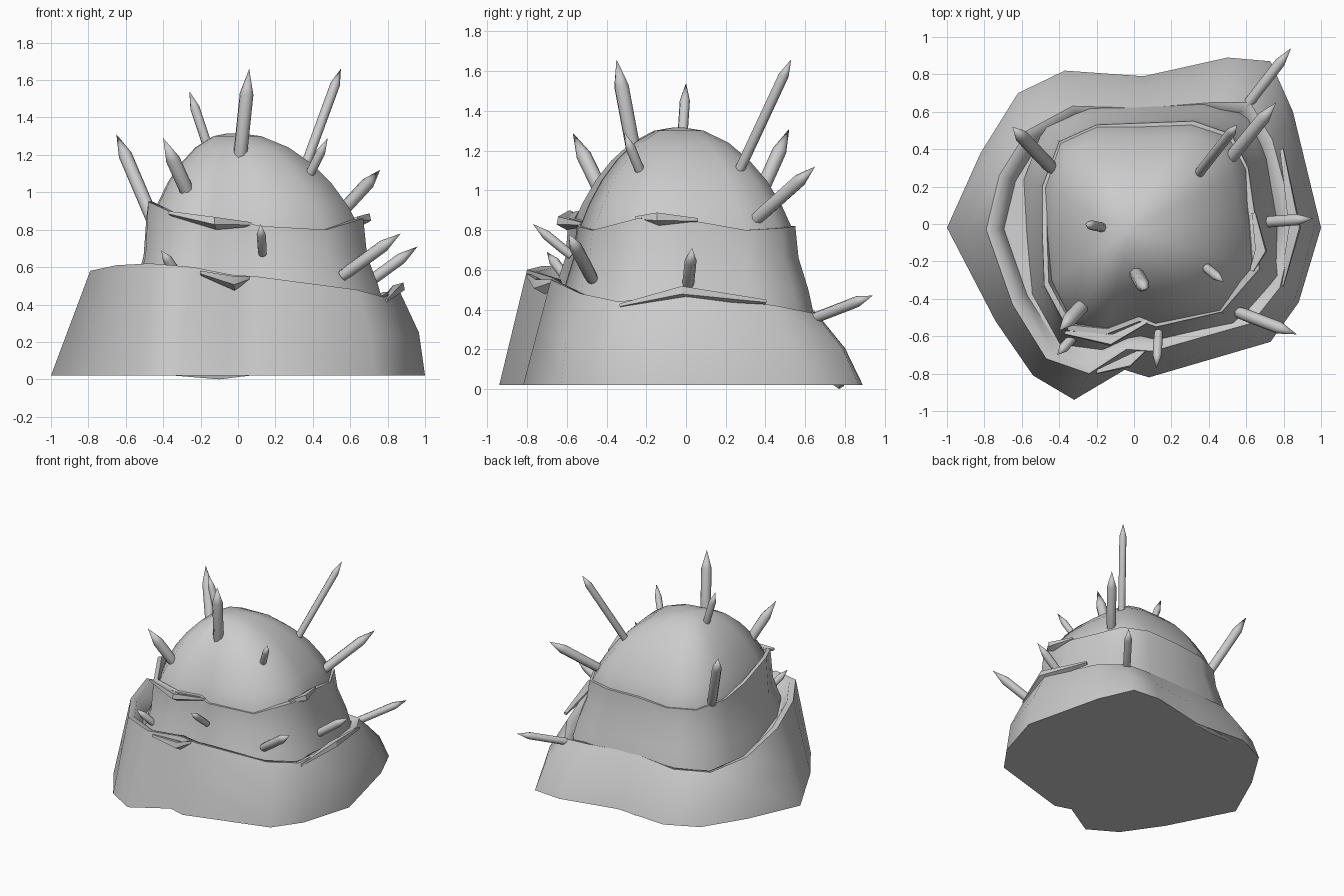
import bpy, bmesh, math
from mathutils import Vector

if "Cube" in bpy.data.objects:
    bpy.data.objects.remove(bpy.data.objects["Cube"])


def finish(bm, name, angle=40):
    bmesh.ops.recalc_face_normals(bm, faces=bm.faces)
    me = bpy.data.meshes.new(name)
    bm.to_mesh(me)
    bm.free()
    ob = bpy.data.objects.new(name, me)
    bpy.context.collection.objects.link(ob)
    bpy.ops.object.select_all(action='DESELECT')
    ob.select_set(True)
    bpy.context.view_layer.objects.active = ob
    bpy.ops.object.shade_smooth_by_angle(angle=math.radians(angle))
    return ob


def loft(name, rings, angle=60):
    bm = bmesh.new()
    rows = [[bm.verts.new(p) for p in r] for r in rings]
    n = len(rows[0])
    for a, b in zip(rows, rows[1:]):
        for i in range(n):
            j = (i + 1) % n
            bm.faces.new((a[i], a[j], b[j], b[i]))
    bm.faces.new(rows[0])
    bm.faces.new(rows[-1])
    return finish(bm, name, angle)


def scaled(ring, s, z, c=(0, 0)):
    return [(c[0] + (p[0] - c[0]) * s, c[1] + (p[1] - c[1]) * s, z) for p in ring]


def shifted(ring, s, dz):
    return [(p[0] * s, p[1] * s, p[2] + dz) for p in ring]


# Lower skirt: outline clockwise from the left, then its uneven rim
base = [(-1, -.02), (-.82, .38), (-.62, .7), (-.37, .82), (.05, .79), (.5, .89),
        (.73, .87), (.85, .6), (1, -.02), (.88, -.42), (.73, -.63), (.08, -.82),
        (-.05, -.78), (-.32, -.94), (-.54, -.81), (-.74, -.52)]
rim = [(-.79, -.03, .58), (-.72, .26, .44), (-.57, .5, .37), (-.33, .63, .38),
       (.04, .62, .41), (.42, .65, .39), (.62, .65, .38), (.74, .45, .42),
       (.86, 0, .48), (.78, -.34, .44), (.63, -.53, .48), (.1, -.68, .55),
       (-.04, -.67, .56), (-.24, -.8, .6), (-.47, -.72, .62), (-.65, -.43, .61)]
bottom = [(x, y, .02) for x, y in base]
middle = []
for b, r in zip(bottom, rim):
    m = Vector(b).lerp(Vector(r), .5)
    bulge = 1.04 if r[2] < .5 else 1
    middle.append((m.x * bulge, m.y * bulge, m.z))
loft("lower_skirt", [bottom, middle, rim, shifted(rim, .94, -.01),
                     shifted(rim, .88, -.14)])

# Middle band with its own rim
band = [(-.49, -.05, .86), (-.49, .2, .82), (-.4, .44, .8), (-.2, .53, .8),
        (.05, .54, .82), (.32, .55, .82), (.52, .48, .81), (.61, .3, .8),
        (.65, .02, .85), (.67, -.24, .86), (.47, -.47, .8), (.12, -.55, .82),
        (.03, -.52, .84), (-.15, -.59, .86), (-.35, -.57, .89), (-.48, -.33, .95)]
loft("middle_band", [scaled(band, 1.2, .3), scaled(band, 1.12, .5),
                     scaled(band, 1.03, .66), band, shifted(band, .95, 0),
                     shifted(band, .88, -.12)])

# Rounded crown, its sides drifting to the left and front as it rises
steps = [(1, .65), (.98, .8), (.88, .93), (.755, 1.05), (.61, 1.15),
         (.43, 1.24), (.22, 1.3), (.06, 1.315)]
loft("crown", [scaled(band, s, z, (-.03, -.04)) for s, z in steps])


# Folded lips along the rims
def lip(name, pts, w):
    bm = bmesh.new()
    rows = []
    for i, p in enumerate(pts):
        p = Vector(p)
        out = Vector((p.x, p.y, 0)).normalized()
        k = w * (.35 if i in (0, len(pts) - 1) else 1)
        rows.append([bm.verts.new(p + out * a * k + Vector((0, 0, b * k)))
                     for a, b in ((-.8, .3), (.6, .7), (.8, -.3), (-.5, -1))])
    for a, b in zip(rows, rows[1:]):
        for i in range(4):
            j = (i + 1) % 4
            bm.faces.new((a[i], a[j], b[j], b[i]))
    bm.faces.new(rows[0])
    bm.faces.new(rows[-1])
    finish(bm, name, 30)


lip("right_lower_lip", [(.79, -.33, .42), (.86, -.02, .49), (.79, .4, .44)], .04)
lip("front_lower_lip", [(-.2, -.79, .57), (-.02, -.73, .52), (.06, -.67, .54)], .045)
lip("front_band_lip", [(-.37, -.58, .89), (-.12, -.62, .84), (.07, -.52, .83)], .04)
lip("right_band_lip", [(.63, -.25, .86), (.68, -.14, .86), (.64, .06, .85)], .04)
lip("base_chip", [(-.38, .74, .03), (-.1, .78, .02), (.09, .78, .03)], .02)


# Pencil-shaped spikes: base, tip, radius
def spike(name, a, b, r):
    a, b = Vector(a), Vector(b)
    d = b - a
    length = d.length
    head = min(r * 3.6, length * .4)
    q = d.to_track_quat('Z', 'Y')
    bm = bmesh.new()
    n = 8
    rows = [[bm.verts.new(a + q @ Vector((k * math.cos(2 * math.pi * i / n),
                                          k * math.sin(2 * math.pi * i / n), z)))
             for i in range(n)]
            for k, z in ((r * .9, -.03), (r, .02), (r, length - head))]
    tip = bm.verts.new(b)
    for lo, hi in zip(rows, rows[1:]):
        for i in range(n):
            j = (i + 1) % n
            bm.faces.new((lo[i], lo[j], hi[j], hi[i]))
    for i in range(n):
        bm.faces.new((rows[-1][i], rows[-1][(i + 1) % n], tip))
    bm.faces.new(rows[0])
    finish(bm, name, 50)


spikes = [((.01, -.26, 1.18), (.06, -.35, 1.66), .038),
          ((.33, .25, 1.06), (.55, .53, 1.66), .026),
          ((-.16, -.02, 1.24), (-.26, 0, 1.54), .026),
          ((-.45, .31, .84), (-.65, .52, 1.31), .036),
          ((-.26, -.42, .98), (-.4, -.57, 1.29), .038),
          ((.37, -.22, 1.07), (.48, -.31, 1.29), .025),
          ((.53, .37, .87), (.76, .65, 1.12), .035),
          ((.7, .01, .52), (.96, .03, .71), .03),
          ((.58, -.48, .57), (.87, -.59, .78), .033),
          ((.13, -.6, .69), (.12, -.77, .83), .024),
          ((-.33, -.61, .57), (-.41, -.7, .69), .026),
          ((.6, .63, .35), (.84, .94, .47), .028)]
for i, (a, b, r) in enumerate(spikes):
    spike(f"spike_{i + 1}", a, b, r)
